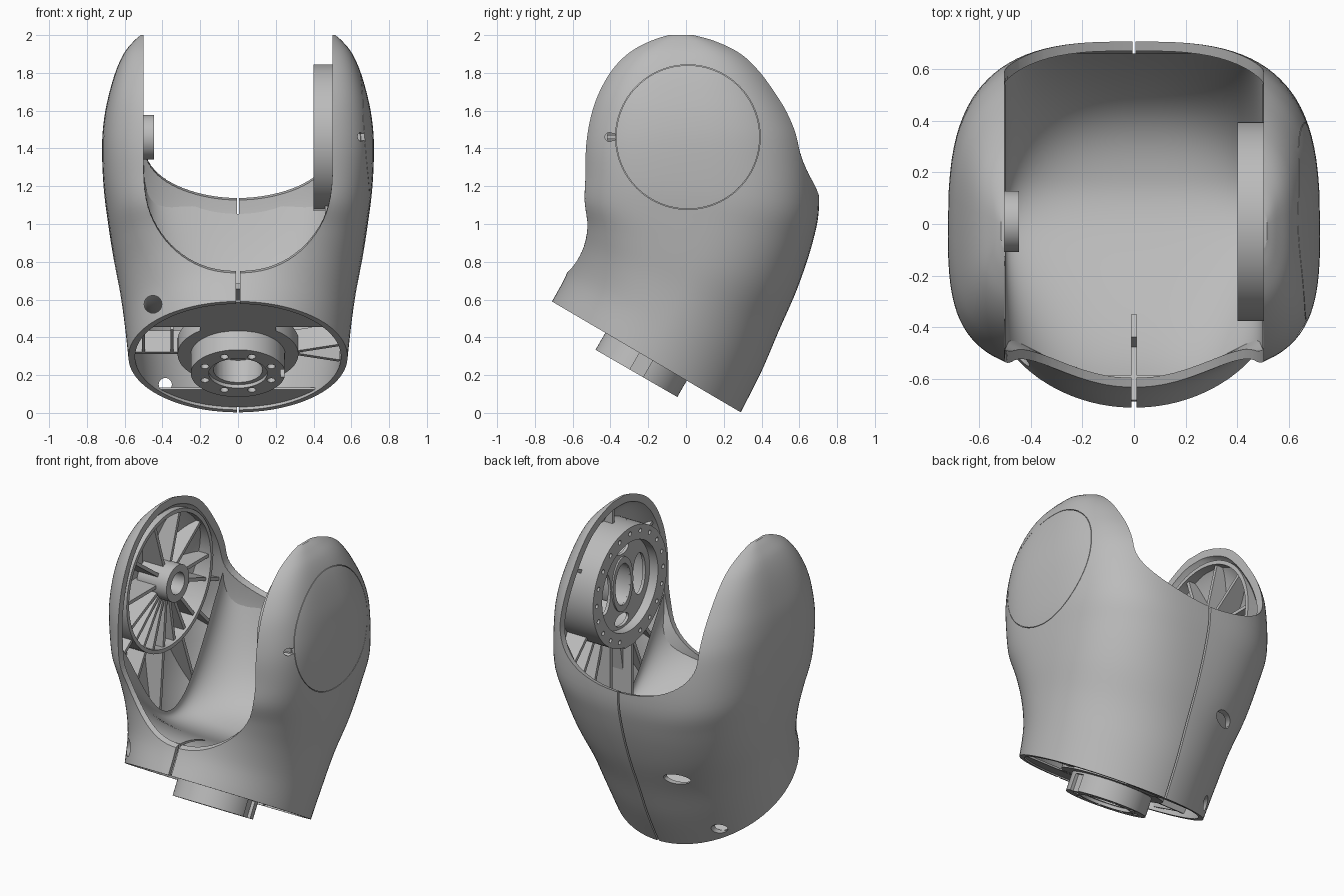
import bpy, bmesh, math
from mathutils import Matrix, Vector

if "Cube" in bpy.data.objects:
    bpy.data.objects.remove(bpy.data.objects["Cube"])

grey = bpy.data.materials.new("plain grey")
grey.use_nodes = True
COLOUR = (0.5, 0.5, 0.5, 1)
grey.diffuse_color = COLOUR
grey.node_tree.nodes["Principled BSDF"].inputs["Base Color"].default_value = COLOUR

# Frames: tilted mounting base, and the sideways joint axis
BASE = Matrix.Translation((0, -0.21, 0.30)) @ Matrix.Rotation(math.radians(-30), 4, 'X')
JY, JZ = 0.01, 1.46
HALF = 0.5


def side(sign, y=JY, z=JZ):
    return Matrix.Translation((0, y, z)) @ Matrix.Rotation(sign * math.pi / 2, 4, 'Y')


def spin(deg):
    return Matrix.Translation((0, JY, JZ)) @ Matrix.Rotation(math.radians(deg), 4, 'X')


def make(name, bm):
    bmesh.ops.recalc_face_normals(bm, faces=bm.faces)
    mesh = bpy.data.meshes.new(name)
    bm.to_mesh(mesh)
    bm.free()
    ob = bpy.data.objects.new(name, mesh)
    bpy.context.collection.objects.link(ob)
    return ob


def boolean(ob, other, operation):
    mod = ob.modifiers.new("cut", 'BOOLEAN')
    mod.operation, mod.object, mod.solver, mod.use_self = operation, other, 'EXACT', True
    dg = bpy.context.evaluated_depsgraph_get()
    mesh = bpy.data.meshes.new_from_object(ob.evaluated_get(dg))
    ob.modifiers.clear()
    ob.data = mesh


def finish(ob):
    ob.data.materials.clear()
    ob.data.materials.append(grey)
    for p in ob.data.polygons:
        p.material_index = 0
    bpy.ops.object.select_all(action='DESELECT')
    ob.select_set(True)
    bpy.context.view_layer.objects.active = ob
    bpy.ops.object.shade_smooth_by_angle(angle=math.radians(32))


def bridge(bm, loops, wrap=False):
    n = len(loops[0])
    pairs = list(zip(loops, loops[1:])) + ([(loops[-1], loops[0])] if wrap else [])
    for a, b in pairs:
        for i in range(n):
            j = (i + 1) % n
            bm.faces.new((a[i], a[j], b[j], b[i]))


def ring(bm, ro, ri, h0, h1, mat, seg=64):
    loops = []
    for r, h in ((ri, h0), (ro, h0), (ro, h1), (ri, h1)):
        loops.append([bm.verts.new(mat @ Vector((r * math.cos(i * math.tau / seg),
                      r * math.sin(i * math.tau / seg), h))) for i in range(seg)])
    bridge(bm, loops, True)


def rod(bm, r, h0, h1, mat, seg=20):
    bmesh.ops.create_cone(bm, cap_ends=True, segments=seg, radius1=r, radius2=r, depth=h1 - h0,
                          matrix=mat @ Matrix.Translation((0, 0, (h0 + h1) / 2)))


def box(bm, lo, hi, mat=Matrix()):
    lo, hi = Vector(lo), Vector(hi)
    bmesh.ops.create_cube(bm, size=1, matrix=mat @ Matrix.Translation((lo + hi) / 2)
                          @ Matrix.Diagonal((*(hi - lo), 1)))


def prism(bm, pts, h0, h1, mat):
    loops = [[bm.verts.new(mat @ Vector((x, y, h))) for x, y in pts] for h in (h0, h1)]
    bridge(bm, loops)
    for loop in loops:
        bm.faces.new(loop)


# Body sections: front y, z; back y, z; half width; front and back squareness
SECTIONS = [
    (-.71, .59, .29, .003, .58, 2, 2), (-.635, .73, .40, .22, .60, 2.2, 2),
    (-.592, .87, .49, .43, .625, 2.6, 2.1), (-.578, 1.0, .59, .66, .66, 3.1, 2.4),
    (-.525, 1.13, .67, .9, .69, 3.6, 2.7), (-.53, 1.27, .705, 1.1, .712, 3.8, 3),
    (-.53, 1.42, .605, 1.4, .72, 3.8, 3), (-.505, 1.57, .555, 1.56, .708, 3.8, 3),
    (-.46, 1.7, .47, 1.7, .68, 4, 3), (-.39, 1.82, .375, 1.82, .643, 4, 3),
    (-.30, 1.91, .27, 1.91, .60, 4, 3), (-.19, 1.97, .14, 1.97, .55, 4, 3),
    (-.10, 2.0, .03, 2.0, .515, 4, 3)]


def body(name, inset=0.0, seg=96, steps=5):
    rows = []
    for yf, zf, yb, zb, a, nf, nb in SECTIONS:
        mid, f, b = (yf + yb) / 2, (yf - yb) / 2, (yb - yf) / 2
        # upper outlines are measured on the arm faces, so widen them to the centre
        if zf > 1.1:
            f /= (1 - (HALF / a) ** nf) ** (1 / nf)
        if zb > 1.2:
            b /= (1 - (HALF / a) ** nb) ** (1 / nb)
        k = 1 - inset / 0.6
        drop = [inset * max(0, z - 0.6) / 1.4 for z in (zf, zb)]
        rows.append((mid + f * k, zf - drop[0], mid + b * k, zb - drop[1], a - inset, nf, nb))
    if inset:
        r = rows[0]
        rows.insert(0, (r[0] - .025, r[1] - .043, r[2] - .025, r[3] - .043, *r[4:]))
    fine = []
    for i in range(len(rows) - 1):
        quad = [rows[max(0, i - 1)], rows[i], rows[i + 1], rows[min(len(rows) - 1, i + 2)]]
        for s in range(steps):
            t = s / steps
            fine.append([b + .5 * t * (c - a + t * (2*a - 5*b + 4*c - d + t * (3*b - a - 3*c + d)))
                         for a, b, c, d in zip(*quad)])
    fine.append(rows[-1])
    bm, loops = bmesh.new(), []
    for yf, zf, yb, zb, a, nf, nb in fine:
        loop = []
        taper = max(0, a + inset - .62) * .4
        for i in range(seg):
            ang = (i + .5) * math.tau / seg
            c, s = math.cos(ang), math.sin(ang)
            n = nb if s > 0 else nf
            along = math.copysign(abs(s) ** (2 / n), s)
            x = a * math.copysign(abs(c) ** (2 / n), c) * (1 - taper * max(0, along))
            v = (1 + along) / 2
            loop.append(bm.verts.new((x, yf + (yb - yf) * v, zf + (zb - zf) * v)))
        loops.append(loop)
    bridge(bm, loops)
    bm.faces.new(loops[0])
    bm.faces.new(loops[-1])
    return make(name, bm)


# Saddle between the arms: (edge height, middle height, squareness) along the depth
def rim_line(s):
    return 1.3 + .15 * s, .75 + .38 * s, 2.4 - .4 * s


def bowl_line(s):
    s = min(1, max(0, s))
    wave, t = math.sin(math.pi * s), min(1, s / .6)
    low = .75 - .25 * t * t * (3 - 2 * t) + .63 * s ** 8
    return 1.3 + .15 * s - .76 * wave ** 1.5, low, 2.4 - .4 * s + wave


def saddle(x, y, line):
    edge, low, p = line((y + .6) / 1.28)
    return edge - (edge - low) * max(0, 1 - abs(x / HALF) ** p) ** (1 / p)


XS = [-HALF * math.cos(math.pi * i / 40) for i in range(41)]

shell = body("outer_shell")
hollow = body("hollow_cutter", .035)
core = body("core_cutter", .015)

bm = bmesh.new()
loops = []
for y in (-.95, .95):
    pts = [(x, y, saddle(x, y, rim_line)) for x in XS] + [(HALF, y, 2.3), (-HALF, y, 2.3)]
    loops.append([bm.verts.new(p) for p in pts])
bridge(bm, loops)
for loop in loops:
    bm.faces.new(loop)
gap = make("gap_cutter", bm)

# Front seam, shared by shell and bowl
bm = bmesh.new()
box(bm, (-.01, -1, .3), (.01, -.35, 1.4))
seam = make("seam_cutter", bm)

# Back seam, side cap groove, key slot and screw holes
bm = bmesh.new()
box(bm, (-.006, .2, -.2), (.006, 1, 1.4))
ring(bm, .383, .38, .55, .8, side(1), 96)
rod(bm, .024, .55, .8, side(1, -.405))
box(bm, (.55, -.405, JZ - .018), (.8, -.37, JZ + .018))
FRONT = Matrix.Rotation(math.pi / 2, 4, 'X')
rod(bm, .047, .25, .8, Matrix.Translation((-.45, 0, .575)) @ FRONT)
rod(bm, .05, -.7, -.3, Matrix.Translation((-.28, 0, .56)) @ FRONT @ Matrix.Diagonal((1.5, .8, 1, 1)))
rod(bm, .035, -.4, -.05, Matrix.Translation((-.385, 0, .15)) @ FRONT)
details = make("detail_cutter", bm)
for cutter in (hollow, gap, seam, details):
    boolean(shell, cutter, 'DIFFERENCE')
finish(shell)

# Bowl joining the two arms
bm = bmesh.new()
ys = [-.585 + 1.245 * i / 48 for i in range(49)]
tops = [[bm.verts.new((x * .998, y, saddle(x, y, bowl_line) - .002)) for x in XS] for y in ys]
for a, b in zip(tops, tops[1:]):
    for i in range(len(XS) - 1):
        bm.faces.new((a[i], a[i + 1], b[i + 1], b[i]))
bmesh.ops.recalc_face_normals(bm, faces=bm.faces)
ext = bmesh.ops.extrude_face_region(bm, geom=bm.faces[:])
for v in ext["geom"]:
    if isinstance(v, bmesh.types.BMVert):
        v.co.z -= .03
bowl = make("saddle_bowl", bm)
boolean(bowl, core, 'INTERSECT')
boolean(bowl, seam, 'DIFFERENCE')
finish(bowl)


# Radial ribs inside each arm, trimmed to the shell: groups of (angles, inner, outer radius)
def ribs(name, sign, groups, frame):
    bm = bmesh.new()
    x0, x1 = sorted((sign * .52, sign * .75))
    for angles, r0, r1 in groups:
        for deg in angles:
            box(bm, (x0, r0, -.011), (x1, r1, .011), spin(deg))
    ring(bm, frame, frame - .025, .502, .75, side(sign))
    ob = make(name, bm)
    boolean(ob, core, 'INTERSECT')
    finish(ob)


ribs("right_arm_ribs", -1, [((0, 36, 72, 108, 144, 180, 340), .1, .44),
                            (range(205, 325, 15), .1, .44), (range(215, 345, 25), .44, 1)], .45)
ribs("left_arm_ribs", 1, [((30, 90, 150, 205), .37, .6), (range(232, 320, 14), .37, 1)], .385)

# Small bearing hub on the right arm
bm = bmesh.new()
ring(bm, .118, .07, .445, .66, side(-1))
finish(make("right_bearing_hub", bm))

# Large bolted drum on the left arm
bm = bmesh.new()
ring(bm, .385, .29, .4, .6, side(1), 96)
drum = make("left_drum", bm)
bm = bmesh.new()
for i in range(20):
    a = math.tau * i / 20
    rod(bm, .014, .3, .46, side(1, JY + .345 * math.cos(a), JZ + .345 * math.sin(a)), 12)
bolts = make("bolt_cutter", bm)
boolean(drum, bolts, 'DIFFERENCE')
finish(drum)

# Drum web: pierced disc with an upright oval frame and spokes
bm = bmesh.new()
rod(bm, .295, .46, .48, side(1), 64)
web = make("left_drum_web", bm)
bm = bmesh.new()
rod(bm, .08, .4, .55, side(1) @ Matrix.Diagonal((1.7, 1, 1, 1)), 32)
for y in (-.18, .18):
    rod(bm, .065, .4, .55, side(1, JY + y) @ Matrix.Diagonal((2.1, 1, 1, 1)), 32)
for z in (-.235, .235):
    rod(bm, .04, .4, .55, side(1, JY, JZ + z) @ Matrix.Diagonal((1, 1.8, 1, 1)), 32)
openings = make("web_cutter", bm)
boolean(web, openings, 'DIFFERENCE')
finish(web)

# Oval frame, spokes, clip and struts
bm = bmesh.new()
ring(bm, .105, .08, .45, .62, side(1) @ Matrix.Diagonal((1.7, 1, 1, 1)))
for deg in (45, 135, 225, 315):
    box(bm, (.47, .13, -.012), (.62, .3, .012), spin(deg))
box(bm, (.4, -.05, 1.07), (.52, .07, 1.13))
for y in (-.1, .12):
    box(bm, (.46, y - .012, .65), (.6, y + .012, 1.12))
finish(make("left_drum_supports", bm))

# Base plate segments, hub collar and spokes
bm = bmesh.new()
R = .555
for sgn, cut in ((-1, .29), (1, .37)):
    lim = math.asin(cut / R)
    pts = [(R * math.cos(a), sgn * R * math.sin(a))
           for a in (lim + (math.pi - 2 * lim) * i / 32 for i in range(33))]
    prism(bm, pts, .01, .022, BASE)
ring(bm, .32, .2, .012, .1, BASE)
box(bm, (-.2, -.34, .011), (.2, -.24, .021), BASE)
box(bm, (-.12, .26, .011), (.12, .4, .021), BASE)
box(bm, (-.56, -.012, .02), (-.28, .012, .15), BASE)
for x in (-.5, -.35):
    box(bm, (x - .008, -.25, .02), (x + .008, -.01, .12), BASE)
for sgn in (-1, 1):
    fan = BASE @ Matrix.Translation((.27, 0, 0)) @ Matrix.Rotation(sgn * .3, 4, 'Z')
    box(bm, (0, -.01, .02), (.28, .01, .15), fan)
finish(make("base_plate", bm))

# Protruding mounting hub
bm = bmesh.new()
ring(bm, .25, .13, -.105, .1, BASE)
hub = make("mounting_hub", bm)
bm = bmesh.new()
for i in range(8):
    a = math.tau * (i + .5) / 8
    rod(bm, .022, -.2, -.05, BASE @ Matrix.Translation((.19 * math.cos(a), .19 * math.sin(a), 0)), 16)
ring(bm, .155, .1, -.2, -.085, BASE)
box(bm, (.225, -.04, -.2), (.3, .04, 0), BASE)
holes = make("hub_cutter", bm)
boolean(hub, holes, 'DIFFERENCE')
finish(hub)
bm = bmesh.new()
rod(bm, .15, .05, .08, BASE, 48)
finish(make("hub_floor", bm))

for ob in (hollow, core, gap, seam, details, bolts, openings, holes):
    bpy.data.objects.remove(ob)
